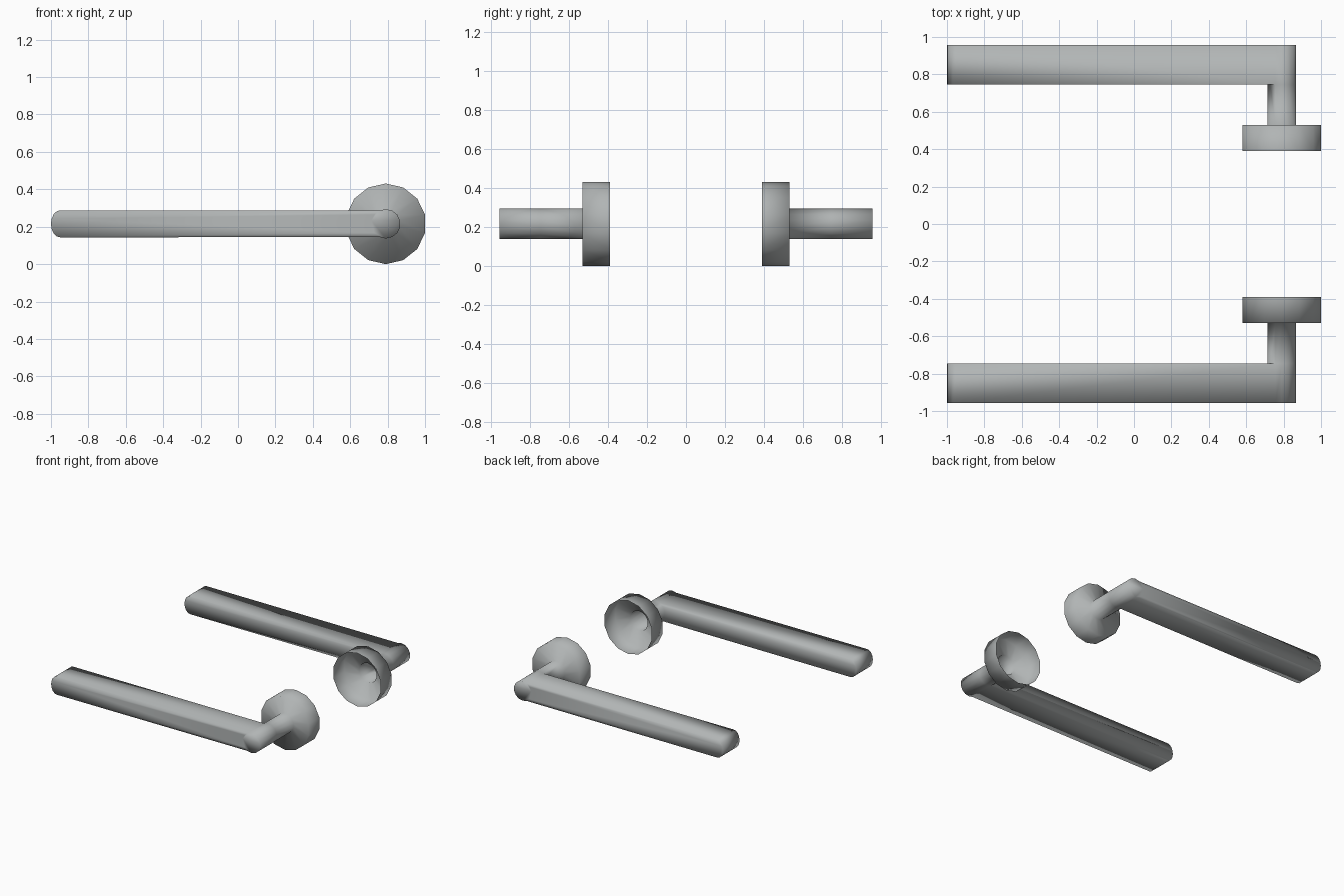
import bpy, bmesh, math

if "Cube" in bpy.data.objects:
    bpy.data.objects.remove(bpy.data.objects["Cube"])

CX, CZ, N = 0.79, 0.2155, 14          # rose axis and number of sides

metal = bpy.data.materials.new("brushed metal")
metal.diffuse_color = (0.44, 0.46, 0.46, 1)
metal.use_nodes = True
metal.node_tree.nodes["Principled BSDF"].inputs["Base Color"].default_value = metal.diffuse_color

bm = bmesh.new()


def ring(r, y):
    """14-sided circle around the rose axis, starting at the top, turning towards -x."""
    pts = []
    for k in range(N):
        a = math.pi / 2 + k * 2 * math.pi / N
        pts.append(bm.verts.new((CX + r * math.cos(a), y, CZ + r * math.sin(a))))
    return pts


def bridge(a, b, closed=True):
    n = len(a)
    for i in range(n if closed else n - 1):
        j = (i + 1) % n
        bm.faces.new((a[i], a[j], b[j], b[i]))


def lever_end(y):
    """Rounded free end of the lever, top to bottom."""
    pts = []
    for k in range(9):
        a = math.pi / 2 + k * math.pi / 8
        pts.append(bm.verts.new((-0.95 + 0.05 * math.cos(a), y, CZ + 0.0725 * math.sin(a))))
    return pts


# rose: open cup towards the door, with a ring face around the neck
rose_back, rose_front = ring(0.2155, 0.39), ring(0.2155, 0.53)
neck_start, neck_bend, neck_tip = ring(0.0785, 0.53), ring(0.0785, 0.745), ring(0.0785, 0.957)
bridge(rose_back, rose_front)
bridge(rose_front, neck_start)
# neck tube
bridge(neck_start, neck_bend)
# rounded corner of the lever and its outer cap
bridge(neck_bend[6:] + neck_bend[:2], neck_tip[6:] + neck_tip[:2], closed=False)
bm.faces.new(neck_tip)
# lever bar
end_in, end_out = lever_end(0.745), lever_end(0.957)
bridge([neck_bend[1]] + end_in + [neck_bend[6]],
       [neck_tip[1]] + end_out + [neck_tip[6]], closed=False)
bm.faces.new(end_in + neck_bend[6:0:-1])
bm.faces.new(end_out + neck_tip[6:0:-1])

bmesh.ops.recalc_face_normals(bm, faces=bm.faces)
for f in bm.faces:
    f.smooth = True

mesh = bpy.data.meshes.new("door_handles")
bm.to_mesh(mesh)
bm.free()
mesh.materials.append(metal)
handle = bpy.data.objects.new("door_handles", mesh)
bpy.context.collection.objects.link(handle)

# second handle on the other side of the door
mirror = handle.modifiers.new("other_side", 'MIRROR')
mirror.use_axis = (False, True, False)
mirror.use_mirror_merge = False
